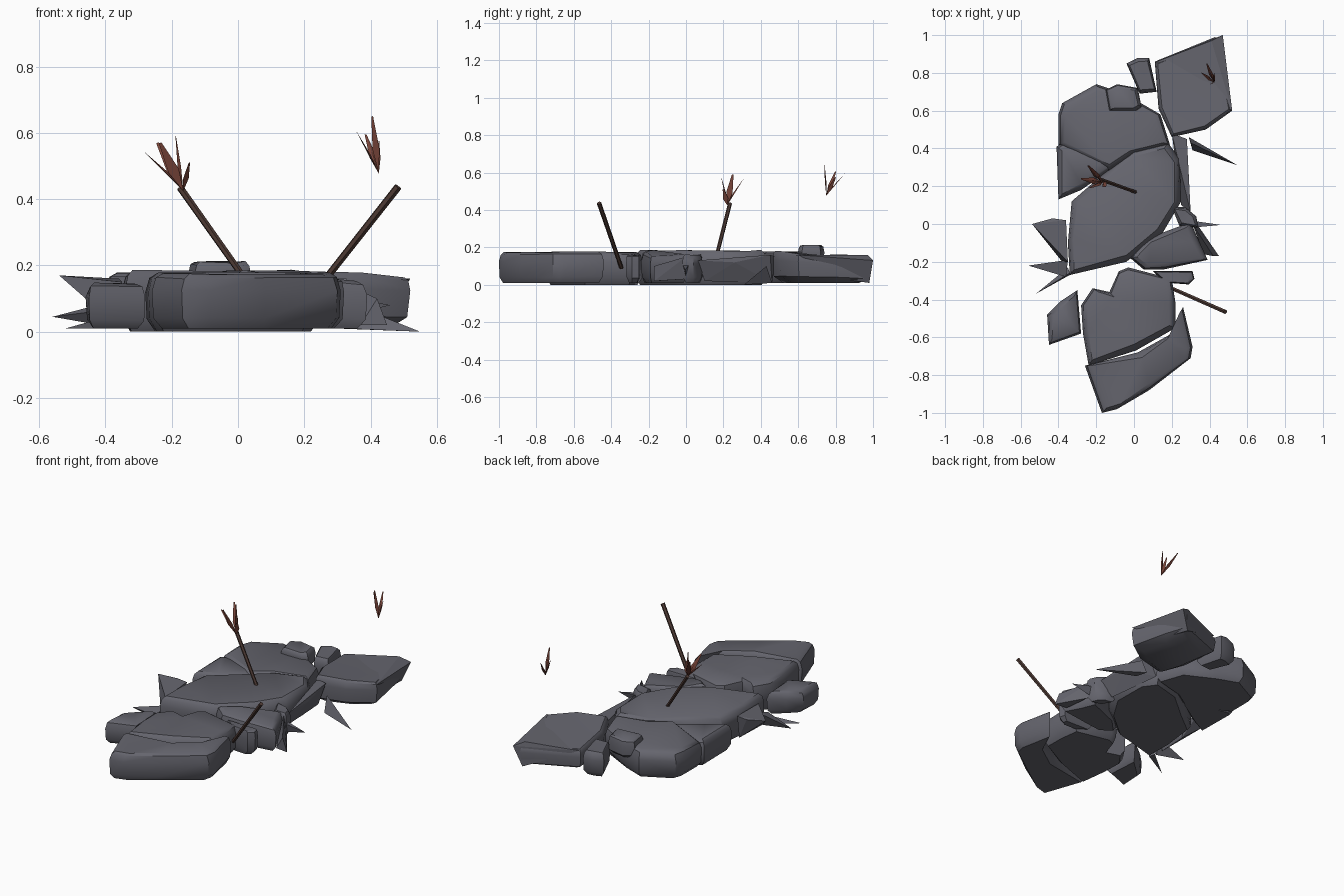
import bpy
import bmesh
import math
import random
from mathutils import Vector

random.seed(4)

# Remove the default cube
default_cube = bpy.data.objects.get("Cube")
if default_cube:
    bpy.data.objects.remove(default_cube, do_unlink=True)


def make_material(name, colour):
    material = bpy.data.materials.new(name)
    material.use_nodes = True
    material.diffuse_color = colour
    material.node_tree.nodes["Principled BSDF"].inputs["Base Color"].default_value = colour
    return material


stone_grey = make_material("stone grey", (.13, .13, .155, 1))
shaft_brown = make_material("shaft brown", (.075, .042, .034, 1))
feather_red = make_material("feather red", (.19, .06, .042, 1))


def finish(name, bm, material, smooth_angle=None):
    """Turn a bmesh into a named, coloured object."""
    bmesh.ops.recalc_face_normals(bm, faces=bm.faces)
    mesh = bpy.data.meshes.new(name)
    bm.to_mesh(mesh)
    bm.free()
    mesh.materials.append(material)
    obj = bpy.data.objects.new(name, mesh)
    bpy.context.collection.objects.link(obj)
    if smooth_angle:
        bpy.ops.object.select_all(action="DESELECT")
        obj.select_set(True)
        bpy.context.view_layer.objects.active = obj
        bpy.ops.object.shade_smooth_by_angle(angle=math.radians(smooth_angle))
    return obj


def stone(name, outline, low=0.01, high=0.175, round_off=0.035, undercut=0.03, tilt=(0, 0)):
    """Paving stone: outline in hundredths, lofted through rounded rings."""
    points = [Vector((x, y)) / 100 for x, y in outline]
    centre = sum(points, Vector((0, 0))) / len(points)
    loft = ((0, undercut), (.2, undercut * .15), (.7, 0), (.92, round_off * .35), (1, round_off))
    bm = bmesh.new()
    rings = []
    for level, inset in loft:
        ring = []
        for p in points:
            inward = centre - p
            q = p + inward.normalized() * min(inset, inward.length * .5)
            slope = (q.x - centre.x) * tilt[0] + (q.y - centre.y) * tilt[1]
            wobble = random.uniform(-.004, .004) if 0 < level else 0
            z = low + (high - low + slope) * level + wobble
            ring.append(bm.verts.new((q.x, q.y, z)))
        rings.append(ring)
    count = len(points)
    for lower, upper in zip(rings, rings[1:]):
        for i in range(count):
            j = (i + 1) % count
            bm.faces.new((lower[i], lower[j], upper[j], upper[i]))
    bm.faces.new(rings[0])
    bm.faces.new(rings[-1])
    bmesh.ops.triangulate(bm, faces=[f for f in bm.faces if len(f.verts) > 4])
    return finish(name, bm, stone_grey, 38)


def shard(name, *corners):
    """Sharp broken sliver: the hull of a few corners, in hundredths."""
    bm = bmesh.new()
    for corner in corners:
        bm.verts.new(Vector(corner) / 100)
    bmesh.ops.convex_hull(bm, input=bm.verts)
    return finish(name, bm, stone_grey)


def rod(name, start, end, radius):
    """Six-sided shaft between two points."""
    start, end = Vector(start), Vector(end)
    axis = end - start
    bm = bmesh.new()
    bmesh.ops.create_cone(bm, cap_ends=True, segments=6, radius1=radius,
                          radius2=radius * 1.1, depth=axis.length)
    bm.transform(axis.to_track_quat("Z", "Y").to_matrix().to_4x4())
    bmesh.ops.translate(bm, verts=bm.verts, vec=(start + end) / 2)
    return finish(name, bm, shaft_brown, 40)


def feathers(name, root, tips, width):
    """Spray of folded leaf-shaped vanes from one root."""
    root = Vector(root)
    axis = sum((Vector(t) for t in tips), Vector()) / len(tips) - root
    bm = bmesh.new()
    for tip in tips:
        tip = Vector(tip)
        along = tip - root
        side = along.cross(axis).normalized() * width
        out = side.cross(along).normalized() * width * .45
        middle = root + along * .42
        vane = [bm.verts.new(p) for p in
                (root, middle + side, tip + side * .25, tip - side * .25, middle - side, middle + out)]
        a, b, c, d, e, ridge = vane
        for loop in ((a, b, ridge), (b, c, ridge), (c, d, ridge),
                     (d, e, ridge), (e, a, ridge), (a, e, d, c, b)):
            bm.faces.new(loop)
    return finish(name, bm, feather_red)


# Large slabs, front to back
stone("front_slab", [(-26, -75), (-17, -100), (-9, -98), (8, -88), (30, -71), (31, -65),
                     (26, -44), (20, -58), (2, -68)])
stone("front_middle_slab", [(-28, -43), (-22, -34), (-13, -36), (-8, -25), (-3, -23), (20, -29),
                            (22, -42), (22, -55), (1, -67), (-24, -75), (-27, -58)], low=0)
stone("centre_slab", [(-33, 12), (-18, 25), (0, 39), (18, 43), (24, 35), (25, 12), (15, -5),
                      (-4, -20), (-34, -27), (-35, -10)], low=0, high=.183)
stone("back_left_slab", [(-40, 58), (-38, 64), (-20, 74), (-5, 69), (14, 58), (19, 42),
                         (0, 36), (-13, 28), (-40, 42)])
stone("left_slab", [(-41, 41), (-40, 13), (-28, 18), (-8, 32), (-12, 37), (-38, 43)], high=.165)
stone("back_right_slab", [(11, 86), (43, 99), (47, 84), (52, 60), (38, 50), (20, 46), (13, 61)],
      high=.16, round_off=.02, undercut=.07, tilt=(0, -.09))
stone("right_slab", [(-2, -18), (6, -8), (30, 1), (34, -8), (39, -19), (16, -24), (5, -24)],
      high=.17, tilt=(-.08, 0))

# Small stones
stone("front_left_stone", [(-46, -48), (-39, -41), (-30, -35), (-28, -58), (-45, -64)], high=.145)
stone("back_stone", [(-4, 85), (2, 88), (8, 88), (12, 70), (3, 69)], high=.16, round_off=.02)
stone("raised_stone", [(-15, 71), (-9, 74), (2, 72), (4, 62), (1, 60), (-13, 60)],
      low=.1, high=.21, round_off=.02)
stone("right_pebble", [(20, 9), (27, 9), (33, 4), (34, -2), (24, -1)], high=.16, round_off=.02)
stone("front_pebble", [(10, -25), (31, -25), (32, -29), (29, -32), (16, -31)],
      high=.16, round_off=.015)

# Broken slivers around the edge
shard("left_upper_shard", (-54, 0, 17), (-43, 3, 16), (-36, 2, 16), (-35, -20, 15),
      (-38, -20, 3), (-36, 0, 2))
shard("left_spike", (-56, -22, 4.5), (-35, -19, 10), (-36, -28, 7), (-36, -23, 1))
shard("left_low_spike", (-52, -37, 1), (-34, -27, 1), (-35, -23, 1), (-34, -26, 6))
shard("right_tall_shard", (20, 48, 15), (28, 45, 16), (29, 26, 12), (30, 6, 13),
      (25, 10, 2), (22, 46, 1))
shard("right_low_spike", (55, 31, 0), (29, 46, 1), (31, 39, 1), (30, 43, 10))
shard("right_thin_spike", (46, -.5, 8), (29, 2, 11), (30, -2, 11), (30, 0, 4))
shard("right_lower_shard", (45, -17, 2), (42, -17, 10), (31, 0, 15), (34, -1, 3), (37, -16, 2))
shard("back_corner_shard", (47, 100, 13), (12, 86, 14), (41, 97, 16), (42, 98, 1),
      (52, 60, 16), (44, 84, 3))

# Arrows stuck in the stones
rod("left_arrow_shaft", (.02, .165, .16), (-.175, .235, .435), .01)
feathers("left_arrow_feathers", (-.165, .22, .425),
         [(-.28, .24, .54), (-.243, .31, .57), (-.188, .25, .59), (-.147, .2, .51),
          (-.235, .19, .57)], .017)
rod("front_arrow_shaft", (.21, -.345, .09), (.483, -.465, .437), .011)
feathers("back_arrow_feathers", (.425, .75, .477),
         [(.357, .8, .605), (.385, .85, .595), (.405, .74, .65), (.425, .8, .575)], .011)
